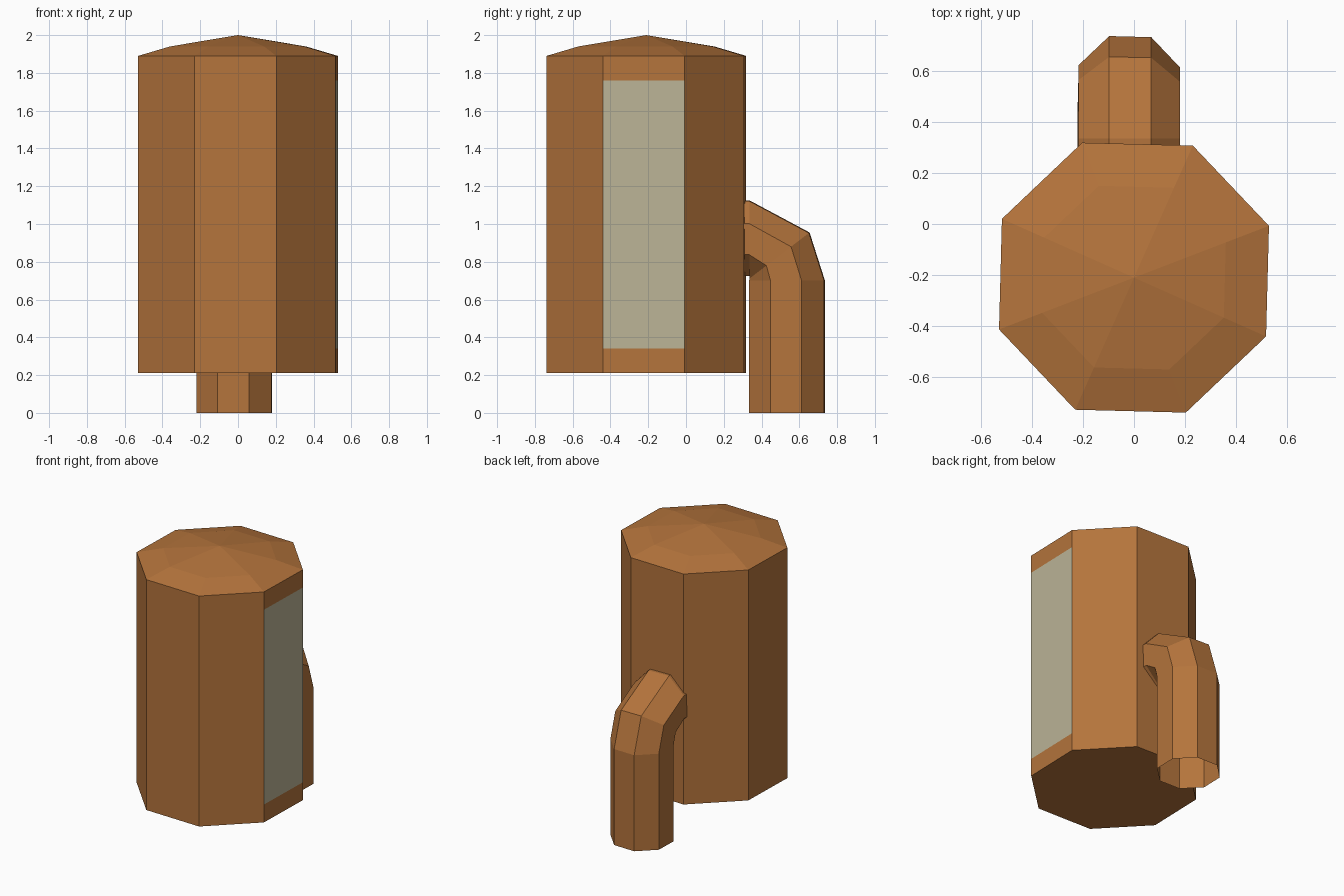
import bpy, bmesh, math
from mathutils import Vector

if "Cube" in bpy.data.objects:
    bpy.data.objects.remove(bpy.data.objects["Cube"])


def material(name, colour):
    m = bpy.data.materials.new(name)
    m.diffuse_color = (*colour, 1)
    m.use_nodes = True
    m.node_tree.nodes["Principled BSDF"].inputs["Base Color"].default_value = m.diffuse_color
    return m


brown = material("brown", (0.46, 0.175, 0.045))
pale = material("pale_panel", (0.5, 0.46, 0.31))
SIDES, TURN = 8, math.radians(21.0)


def add_ring(bm, centre, radius, outward):
    """Octagon in the plane spanned by x and the outward direction."""
    c, out = Vector(centre), Vector(outward).normalized()
    ring = []
    for i in range(SIDES):
        a = TURN + i * math.tau / SIDES
        ring.append(bm.verts.new(c + Vector((radius * math.cos(a), 0, 0)) + out * radius * math.sin(a)))
    return ring


def bridge(bm, a, b):
    return [bm.faces.new((a[i], a[(i + 1) % SIDES], b[(i + 1) % SIDES], b[i])) for i in range(SIDES)]


def finish(bm, name, mats):
    mesh = bpy.data.meshes.new(name)
    bm.normal_update()
    bm.to_mesh(mesh)
    bm.free()
    for m in mats:
        mesh.materials.append(m)
    bpy.context.collection.objects.link(bpy.data.objects.new(name, mesh))


# Main canister with a shallow two-step domed top
bm = bmesh.new()
Y = (0, 1, 0)
base, rim, dome = [add_ring(bm, (0, -0.21, z), r, Y)
                   for z, r in ((0.21, 0.566), (1.89, 0.566), (1.94, 0.385))]
walls = bridge(bm, base, rim)
bridge(bm, rim, dome)
bm.faces.new(base[::-1])
apex = bm.verts.new((0, -0.21, 2.0))
for i in range(SIDES):
    bm.faces.new((dome[i], dome[(i + 1) % SIDES], apex))

# Pale panel across the right-hand wall
panel = [walls[-1]]
for z in (0.34, 1.76):
    geom = list({g for f in panel for g in (f, *f.edges, *f.verts)})
    cut = bmesh.ops.bisect_plane(bm, geom=geom, dist=1e-5, plane_co=(0, 0, z), plane_no=(0, 0, 1))
    panel = [g for g in cut["geom"] if isinstance(g, bmesh.types.BMFace)]
for f in panel:
    if 0.4 < f.calc_center_median().z < 1.7:
        f.material_index = 1
finish(bm, "canister", [brown, pale])

# Bent pipe on the back, open at the foot
bm = bmesh.new()
path = [((-0.02, 0.535, 0.0), (0, 1, 0)),
        ((-0.02, 0.535, 0.7), (0, 1, 0)),
        ((-0.02, 0.495, 0.833), (0, 0.794, 0.608)),
        ((-0.02, 0.335, 0.925), (0, 0, 1)),
        ((-0.02, 0.29, 0.925), (0, 0, 1))]
rings = [add_ring(bm, c, 0.215, out) for c, out in path]
for a, b in zip(rings, rings[1:]):
    bridge(bm, a, b)
finish(bm, "bent_pipe", [brown])
